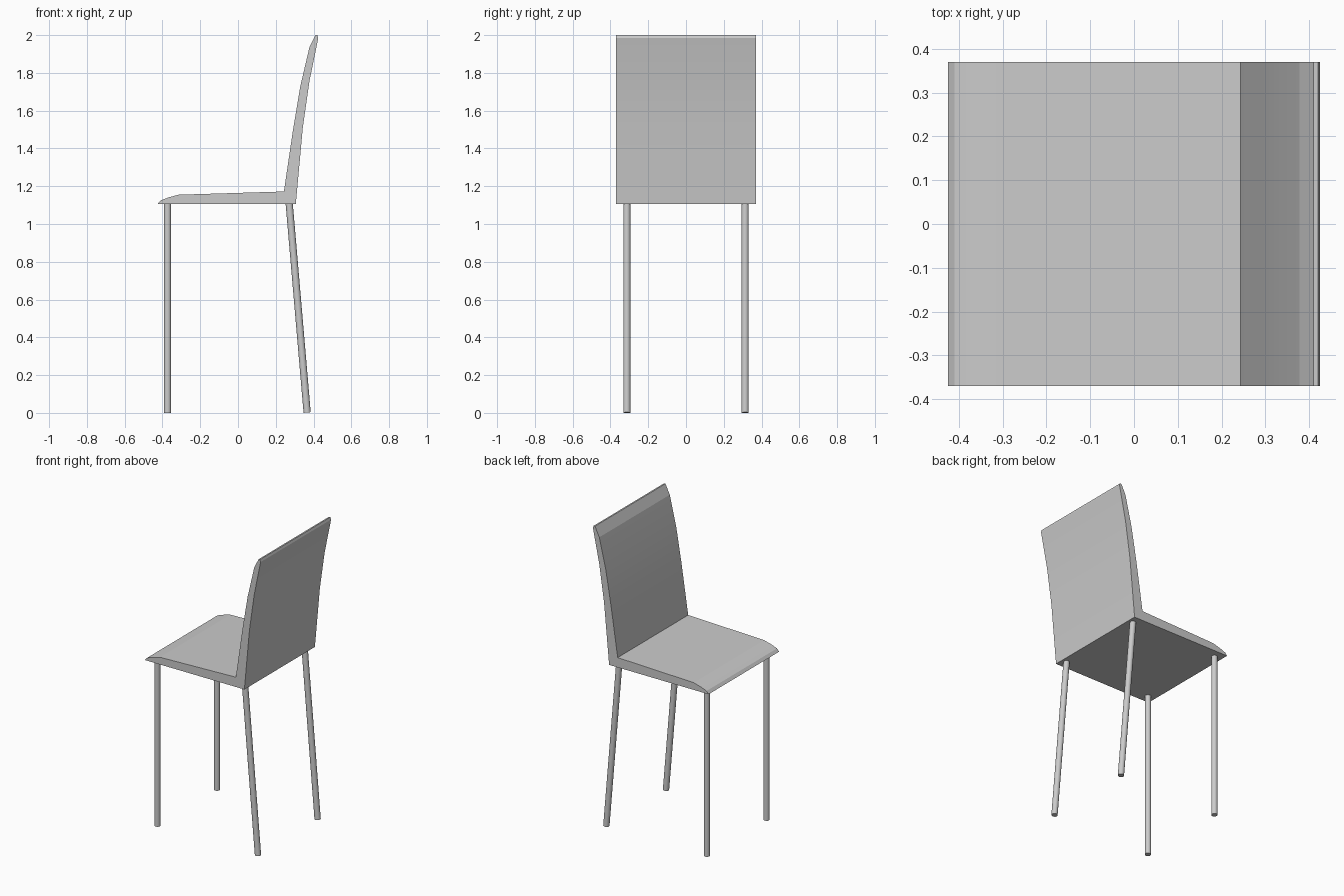
import bpy, bmesh, math
from mathutils import Vector

if "Cube" in bpy.data.objects:
    bpy.data.objects.remove(bpy.data.objects["Cube"])


def smooth(obj, degrees):
    bpy.ops.object.select_all(action='DESELECT')
    obj.select_set(True)
    bpy.context.view_layer.objects.active = obj
    bpy.ops.object.shade_smooth_by_angle(angle=math.radians(degrees))


def extrude_profile(name, points, half_width):
    bm = bmesh.new()
    face = bm.faces.new([bm.verts.new((x, -half_width, z)) for x, z in points])
    ext = bmesh.ops.extrude_face_region(bm, geom=[face])
    verts = [v for v in ext['geom'] if isinstance(v, bmesh.types.BMVert)]
    bmesh.ops.translate(bm, verts=verts, vec=(0, 2 * half_width, 0))
    bmesh.ops.recalc_face_normals(bm, faces=bm.faces)
    mesh = bpy.data.meshes.new(name)
    bm.to_mesh(mesh)
    bm.free()
    obj = bpy.data.objects.new(name, mesh)
    bpy.context.collection.objects.link(obj)
    return obj


def leg(name, bottom, top, radius=0.019):
    a, b = Vector(bottom), Vector(top)
    bpy.ops.mesh.primitive_cylinder_add(vertices=20, radius=radius,
                                        depth=(b - a).length, location=(a + b) / 2)
    obj = bpy.context.object
    obj.name = name
    obj.rotation_euler = (b - a).to_track_quat('Z', 'Y').to_euler()
    smooth(obj, 30)


# Seat and backrest: one side profile swept across the width
profile = [
    (-0.425, 1.107), (-0.41, 1.125), (-0.37, 1.14), (-0.315, 1.155), (0.243, 1.172),
    (0.293, 1.51), (0.33, 1.73), (0.378, 1.935), (0.41, 2.0), (0.42, 2.0),
    (0.425, 1.985), (0.378, 1.755), (0.343, 1.51), (0.306, 1.107),
]
smooth(extrude_profile("seat_and_backrest", profile, 0.37), 12)

# Straight legs under the seat edge, splayed legs under the backrest
for side, y in (("left", -0.313), ("right", 0.313)):
    leg(f"front_leg_{side}", (-0.373, y, 0), (-0.373, y, 1.108))
    leg(f"rear_leg_{side}", (0.366, y, 0.002), (0.271, y, 1.109))
